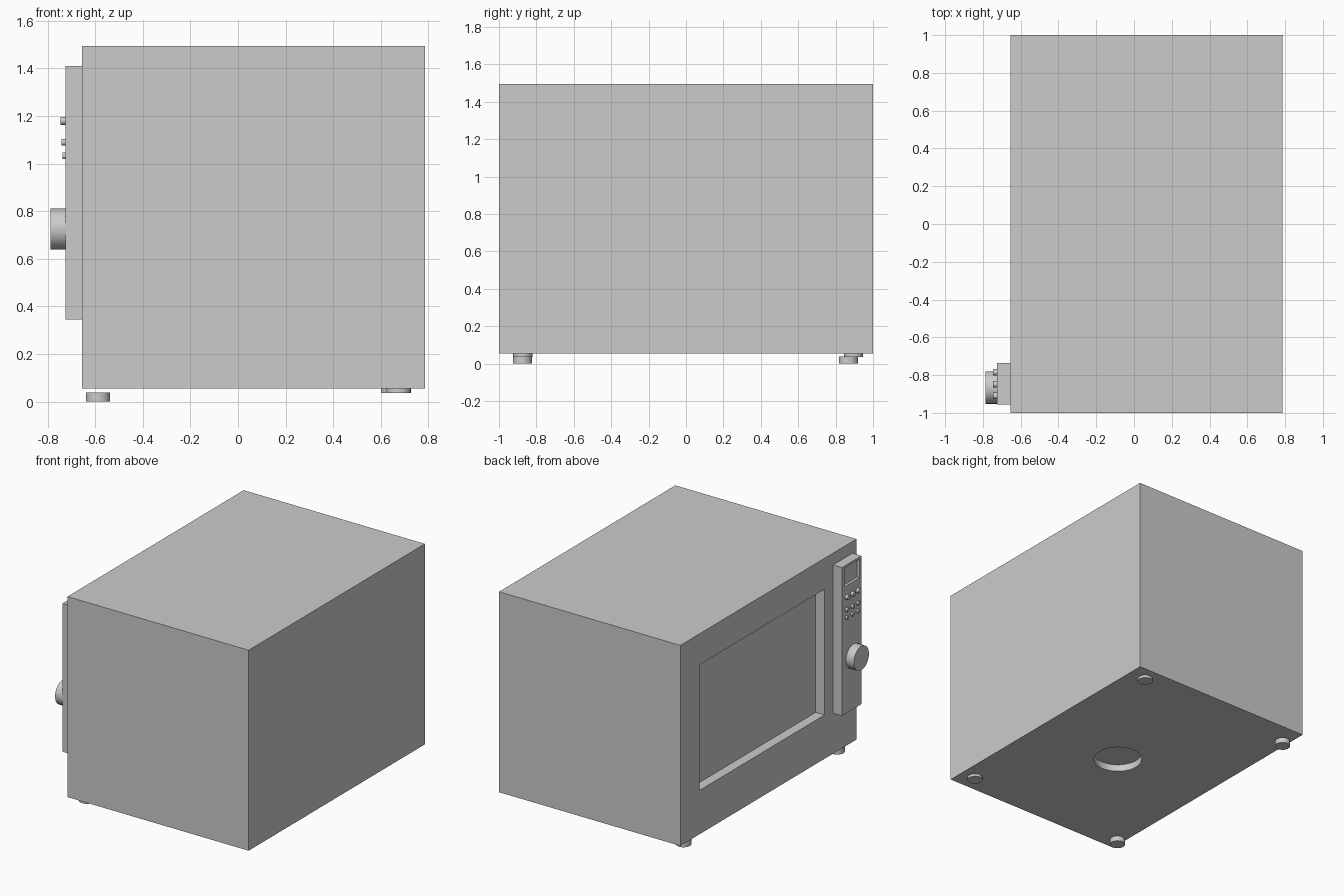
import bpy
import math

cube = bpy.data.objects.get("Cube")
if cube:
    bpy.data.objects.remove(cube, do_unlink=True)

GREY = (0.6, 0.6, 0.6, 1.0)
grey = bpy.data.materials.new("plain grey")
grey.use_nodes = True
grey.diffuse_color = GREY
grey.node_tree.nodes["Principled BSDF"].inputs["Base Color"].default_value = GREY


def finish(ob, name):
    ob.name = name
    ob.data.materials.clear()
    ob.data.materials.append(grey)
    return ob


def box(name, x, y, z):
    """Box from (min, max) ranges on each axis."""
    bpy.ops.mesh.primitive_cube_add(size=1, location=[sum(r) / 2 for r in (x, y, z)])
    ob = bpy.context.object
    ob.scale = [r[1] - r[0] for r in (x, y, z)]
    bpy.ops.object.transform_apply(location=False, rotation=False, scale=True)
    return finish(ob, name)


def disc(name, radius, depth, centre, along_x=False, sides=32):
    """Cylinder standing up, or lying along x."""
    bpy.ops.mesh.primitive_cylinder_add(
        vertices=sides, radius=radius, depth=depth, location=centre,
        rotation=(0, math.pi / 2 if along_x else 0, 0))
    ob = bpy.context.object
    bpy.ops.object.shade_smooth_by_angle(angle=math.radians(30))
    return finish(ob, name)


def cut(target, cutter):
    """Subtract the cutter from the target, then drop the cutter."""
    mod = target.modifiers.new("recess", "BOOLEAN")
    mod.object = cutter
    mod.solver = "EXACT"
    bpy.context.view_layer.objects.active = target
    bpy.ops.object.modifier_apply(modifier=mod.name)
    bpy.data.objects.remove(cutter, do_unlink=True)


# Oven body with a recessed door window and a round recess underneath
FACE = -0.655
body = box("oven_body", (FACE, 0.785), (-1, 1), (0.055, 1.495))
cut(body, box("window_cutter", (FACE - 0.1, FACE + 0.07), (-0.636, 0.784), (0.37, 1.272)))
cut(body, disc("base_cutter", 0.163, 0.1, (0.093, -0.06, 0.055), sides=48))

# Control panel with a sunken display
PANEL = -0.725
panel = box("control_panel", (PANEL, FACE), (-0.955, -0.735), (0.345, 1.41))
cut(panel, box("display_cutter", (PANEL - 0.1, PANEL + 0.02), (-0.934, -0.762), (1.26, 1.395)))

# Rows of round buttons: height, radius, how far they stand out
for row, (z, radius, out) in enumerate([(1.18, 0.017, 0.021), (1.09, 0.014, 0.016), (1.033, 0.014, 0.013)]):
    for col, y in enumerate((-0.785, -0.848, -0.91)):
        disc(f"button_{row + 1}_{col + 1}", radius, out, (PANEL - out / 2, y, z), True, 20)

# Turning knob
disc("control_knob", 0.086, 0.062, (PANEL - 0.031, -0.866, 0.725), True, 48)

# Feet: a lower pair under the door side, a shorter pair under the rear side
for name, x, y, z0, z1 in [("door_foot_1", -0.588, -0.875, 0, 0.039),
                           ("door_foot_2", -0.588, 0.868, 0, 0.039),
                           ("rear_foot_1", 0.675, -0.873, 0.036, 0.055),
                           ("rear_foot_2", 0.652, 0.895, 0.036, 0.055)]:
    disc(name, 0.051, z1 - z0, (x, y, (z0 + z1) / 2))
